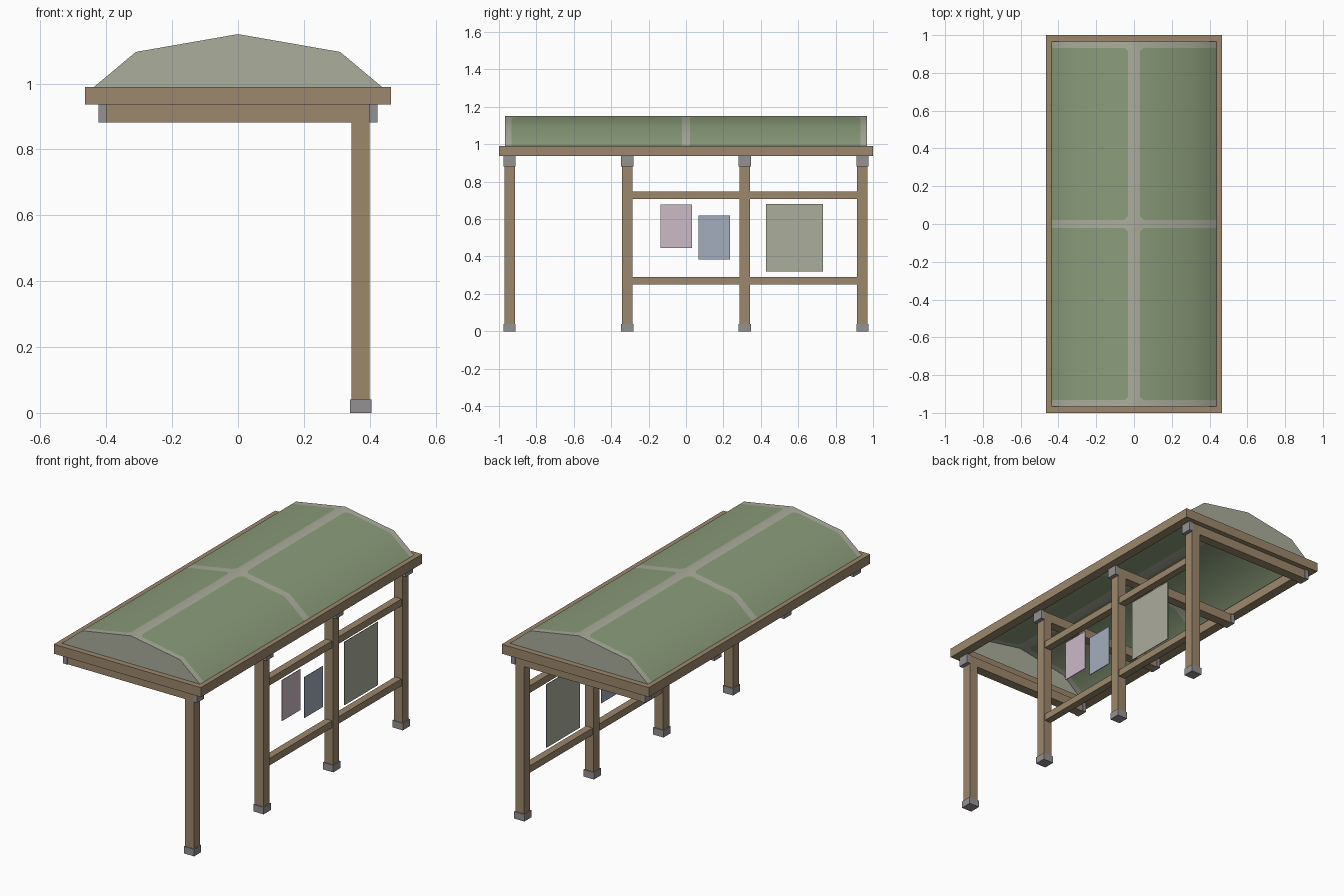
import bpy, bmesh

if "Cube" in bpy.data.objects:
    bpy.data.objects.remove(bpy.data.objects["Cube"])


def mat(name, rgb):
    """Flat material from an sRGB colour given in 0-255 steps."""
    m = bpy.data.materials.new(name)
    lin = [((c / 255 + 0.055) / 1.055) ** 2.4 for c in rgb]
    m.diffuse_color = (*lin, 1)
    m.use_nodes = True
    m.node_tree.nodes["Principled BSDF"].inputs["Base Color"].default_value = m.diffuse_color
    return m


WOOD = mat("brown wood", (156, 135, 108))
METAL = mat("grey metal", (149, 145, 148))
TRIM = mat("pale sage", (171, 173, 156))
GREEN = mat("roof green", (138, 156, 122))
PINK = mat("dusty pink", (204, 186, 198))
BLUE = mat("dusty blue", (164, 174, 190))


def finish(name, bm, *mats):
    me = bpy.data.meshes.new(name)
    bm.to_mesh(me)
    bm.free()
    for m in mats:
        me.materials.append(m)
    ob = bpy.data.objects.new(name, me)
    bpy.context.collection.objects.link(ob)
    return ob


def box(name, x, y, z, m):
    """Box from (min, max) pairs."""
    bm = bmesh.new()
    bmesh.ops.create_cube(bm, size=1)
    for v in bm.verts:
        v.co = [a + (b - a) * (c + 0.5) for (a, b), c in zip((x, y, z), v.co)]
    return finish(name, bm, m)


def around(c, half):
    return (c - half, c + half)


POST_X, POST_H, CAP_H = 0.3725, 0.0275, 0.0325
POST_Y = [-0.943, -0.3145, 0.3145, 0.943]

# Posts with metal feet, and cross beams with metal end caps
for i, y in enumerate(POST_Y, 1):
    box(f"post_{i}", around(POST_X, POST_H), around(y, POST_H), (0.04, 0.882), WOOD)
    box(f"post_foot_{i}", around(POST_X, CAP_H), around(y, CAP_H), (0, 0.04), METAL)
    box(f"cross_beam_{i}", (-0.40, 0.40), around(y, POST_H), (0.882, 0.936), WOOD)
    for side, s in (("left", -1), ("right", 1)):
        box(f"beam_cap_{side}_{i}", sorted((s * 0.40, s * 0.423)),
            around(y, CAP_H), (0.882, 0.936), METAL)

# Back rails between the last three posts
for label, z in (("lower", (0.25, 0.29)), ("upper", (0.707, 0.747))):
    for i in (1, 2):
        box(f"{label}_rail_{i}", around(POST_X, 0.021),
            (POST_Y[i] + POST_H, POST_Y[i + 1] - POST_H), z, WOOD)

# Notice sheets hanging in the bays
for name, y, z, m in (("pink_notice", (-0.135, 0.032), (0.445, 0.678), PINK),
                      ("blue_notice", (0.068, 0.235), (0.385, 0.618), BLUE),
                      ("large_notice", (0.428, 0.732), (0.32, 0.681), TRIM)):
    box(name, around(POST_X, 0.002), y, z, m)

# Roof frame
FRAME_Z, W = (0.936, 0.99), 0.055
for side, s in (("left", -1), ("right", 1)):
    box(f"roof_frame_{side}", sorted((s * (0.465 - W), s * 0.465)), (-1, 1), FRAME_Z, WOOD)
for side, s in (("front", -1), ("back", 1)):
    box(f"roof_frame_{side}", (-0.465 + W, 0.465 - W),
        sorted((s * (1 - W), s * 1)), FRAME_Z, WOOD)

# Roof shell: arched sheet, green panels with clipped corners inside pale trim
PROFILE = [(0, 1.15), (0.31, 1.096), (0.438, 0.989)]
END_Y, PX, Y0, Y1, CUT = 0.967, 0.031, 0.022, 0.933, 0.02


def roof_z(x):
    x = abs(x)
    for (xa, za), (xb, zb) in zip(PROFILE, PROFILE[1:]):
        if x <= xb:
            return za + (zb - za) * (x - xa) / (xb - xa)
    return PROFILE[-1][1]


def is_panel(x, y):
    dx, dy = abs(x) - PX, min(abs(y) - Y0, Y1 - abs(y))
    return dx > 0 and dy > 0 and dx + dy > CUT


def mirrored(vals):
    return sorted({s * v for v in vals for s in (-1, 1)})


xs = mirrored([0.0, PX, PX + CUT, 0.31, 0.438])
ys = mirrored([Y0, Y0 + CUT, Y1 - CUT, Y1, END_Y])
bm = bmesh.new()
g = [[bm.verts.new((x, y, roof_z(x))) for y in ys] for x in xs]
for i in range(len(xs) - 1):
    for j in range(len(ys) - 1):
        a, b, c, d = g[i][j], g[i + 1][j], g[i + 1][j + 1], g[i][j + 1]
        cx, cy = (xs[i] + xs[i + 1]) / 2, (ys[j] + ys[j + 1]) / 2
        inset = min(abs(cy) - Y0, Y1 - abs(cy))
        if PX < abs(cx) < PX + CUT and 0 < inset < CUT:
            # clipped panel corner: split along the diagonal facing the corner
            near_ridge_y = Y0 if abs(cy) < 0.5 else Y1
            corner = min((a, b, c, d), key=lambda v: abs(abs(v.co.x) - PX)
                         + abs(abs(v.co.y) - near_ridge_y))
            tris = ((a, b, d), (b, c, d)) if corner in (a, c) else ((a, b, c), (a, c, d))
        else:
            tris = ((a, b, c, d),)
        for t in tris:
            f = bm.faces.new(t)
            m = f.calc_center_median()
            f.material_index = int(is_panel(m.x, m.y))
            f.smooth = True
finish("roof_shell", bm, TRIM, GREEN)

# Gable ends closing the arch
outline = [(-x, z) for x, z in PROFILE[:0:-1]] + PROFILE
for side, s in (("front", -1), ("back", 1)):
    bm = bmesh.new()
    ring = [bm.verts.new((x, s * END_Y, z)) for x, z in outline]
    bm.faces.new(ring if s > 0 else ring[::-1])
    finish(f"gable_{side}", bm, TRIM)
